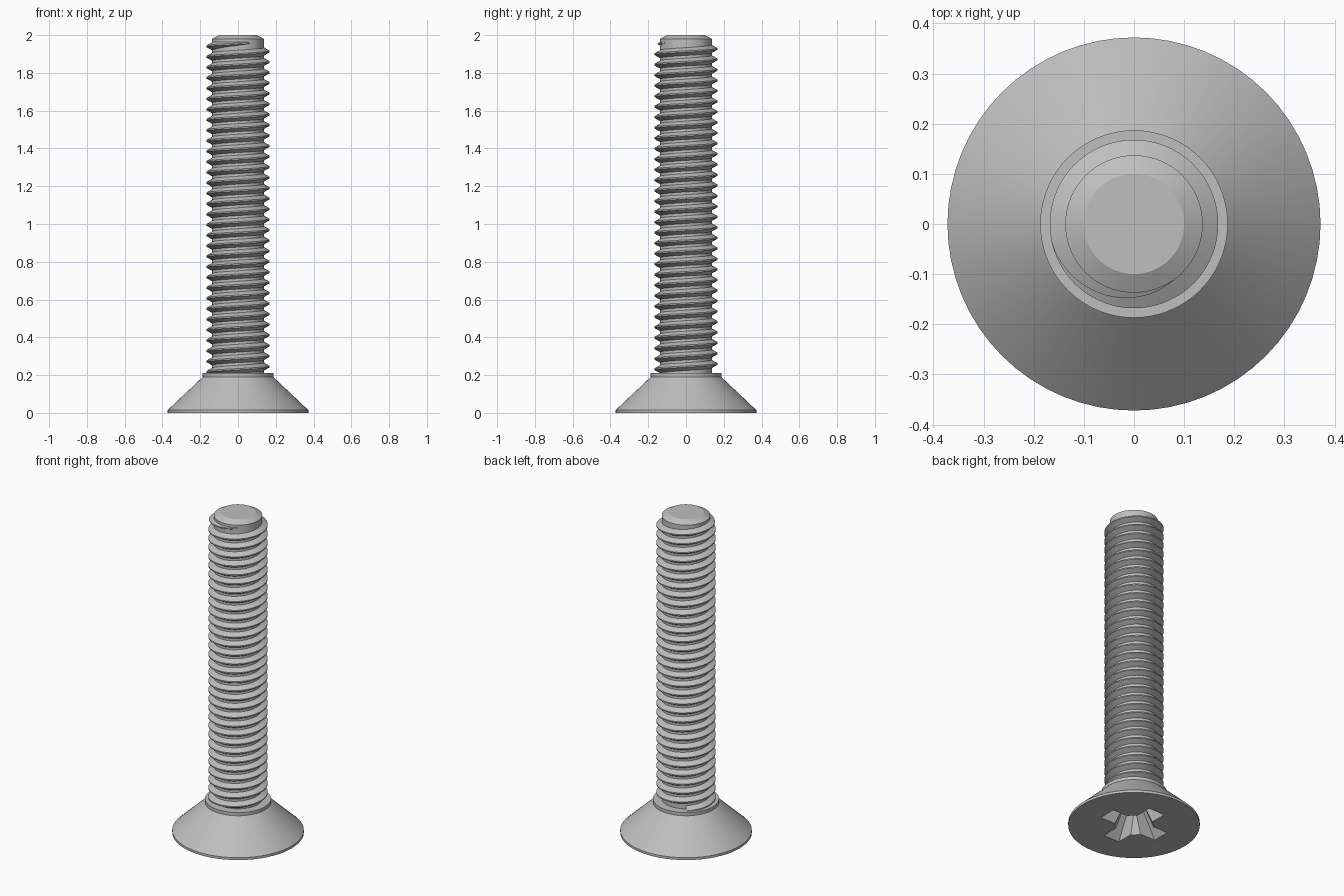
import bpy, bmesh, math

SEG = 64
PITCH = 0.0556
CORE_R, CREST_R = 0.137, 0.168

default = bpy.data.objects.get("Cube")
if default:
    bpy.data.objects.remove(default, do_unlink=True)

steel = bpy.data.materials.new("grey_steel")
steel.use_nodes = True
GREY = (0.52, 0.52, 0.52, 1)
steel.diffuse_color = GREY
steel.node_tree.nodes["Principled BSDF"].inputs["Base Color"].default_value = GREY


def finish(name, bm):
    """Turn a bmesh into a named steel object."""
    bmesh.ops.recalc_face_normals(bm, faces=bm.faces)
    mesh = bpy.data.meshes.new(name)
    bm.to_mesh(mesh)
    bm.free()
    mesh.materials.append(steel)
    ob = bpy.data.objects.new(name, mesh)
    bpy.context.collection.objects.link(ob)
    return ob


def smooth(ob):
    bpy.ops.object.select_all(action="DESELECT")
    ob.select_set(True)
    bpy.context.view_layer.objects.active = ob
    bpy.ops.object.shade_smooth_by_angle(angle=math.radians(25))


def loft(name, rings):
    """Skin a list of closed rings and cap both ends."""
    bm = bmesh.new()
    loops = [[bm.verts.new(p) for p in ring] for ring in rings]
    for a, b in zip(loops, loops[1:]):
        n = len(a)
        for i in range(n):
            j = (i + 1) % n
            bm.faces.new((a[i], a[j], b[j], b[i]))
    bm.faces.new(loops[0])
    bm.faces.new(loops[-1])
    return finish(name, bm)


def circle(r, z):
    return [(r * math.cos(math.tau * i / SEG), r * math.sin(math.tau * i / SEG), z)
            for i in range(SEG)]


def rectangle(x, y, z):
    return [(-x, -y, z), (x, -y, z), (x, y, z), (-x, y, z)]


def cut(target, cutter):
    mod = target.modifiers.new("recess", "BOOLEAN")
    mod.operation = "DIFFERENCE"
    mod.solver = "EXACT"
    mod.object = cutter
    bpy.context.view_layer.objects.active = target
    bpy.ops.object.modifier_apply(modifier=mod.name)
    bpy.data.objects.remove(cutter, do_unlink=True)


# Countersunk head with collar
head = loft("countersunk_head", [circle(r, z) for r, z in
            ((0.372, 0), (0.372, 0.015), (0.187, 0.19), (0.187, 0.21))])

# Cross recess: two tapered wings and a central cone
EPS = 0.002
cut(head, loft("wing_cutter_x", [rectangle(0.2, 0.055, -EPS), rectangle(0.1, 0.035, 0.14)]))
cut(head, loft("wing_cutter_y", [rectangle(0.055, 0.2, -EPS), rectangle(0.035, 0.1, 0.14)]))
cut(head, loft("centre_cutter", [circle(0.11, -EPS), circle(0.05, 0.14), circle(0.005, 0.16)]))
smooth(head)

# Shank core with chamfered tip
core = loft("shank_core", [circle(r, z) for r, z in
            ((CORE_R, 0.2), (CORE_R, 1.98), (0.1, 2.0))])
smooth(core)

# Right-hand helical thread, fading out below the tip
END = math.radians(305)
FADE = math.radians(110)
TURNS = 31.5
steps = int(TURNS * SEG)
sections = []
for s in range(steps + 1):
    back = (steps - s) / SEG * math.tau
    angle = END - back
    z = 1.941 + (angle - math.pi) / math.tau * PITCH
    k = max(min(back / FADE, 1), 0.02)
    crest = CORE_R + (CREST_R - CORE_R) * k
    root_w, crest_w = PITCH * 0.375, PITCH * 0.0625
    half = crest_w + (root_w - crest_w) * k
    profile = ((CORE_R - 0.01, half), (CORE_R, half), (crest, crest_w),
               (crest, -crest_w), (CORE_R, -half), (CORE_R - 0.01, -half))
    sections.append([(r * math.cos(angle), r * math.sin(angle), z + dz)
                     for r, dz in profile])
thread = loft("helical_thread", sections)
smooth(thread)
